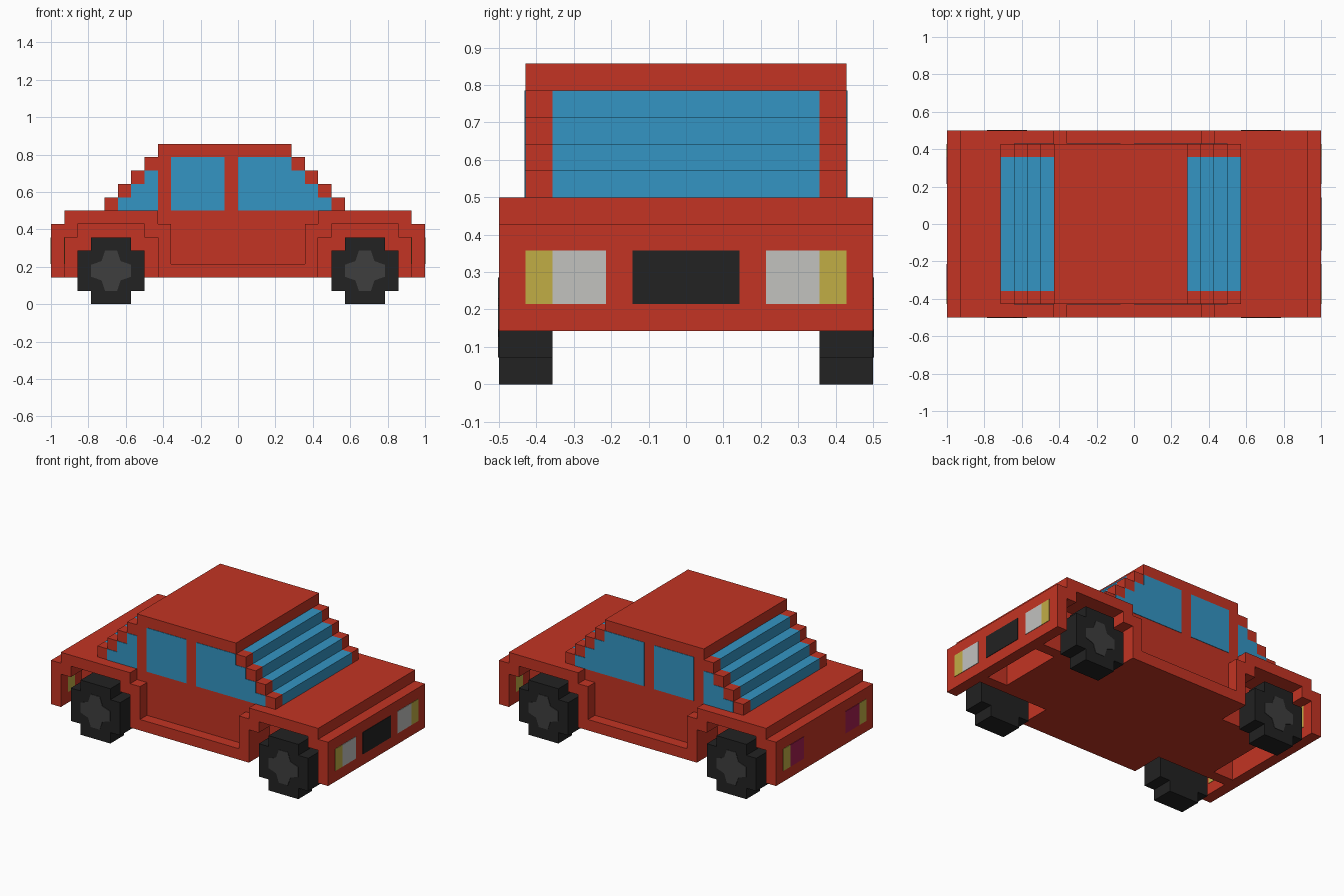
import bpy, bmesh
from mathutils import Matrix

if "Cube" in bpy.data.objects:
    bpy.data.objects.remove(bpy.data.objects["Cube"], do_unlink=True)

U = 1 / 14      # block size
T = 0.04        # thickness of painted plates, in blocks


def material(name, *rgb):
    lin = [((c / 255 + 0.055) / 1.055) ** 2.4 for c in rgb] + [1]
    m = bpy.data.materials.new(name)
    m.use_nodes = True
    m.diffuse_color = lin
    m.node_tree.nodes["Principled BSDF"].inputs["Base Color"].default_value = lin
    return m


red = material("red_paint", 195, 52, 35)
blue = material("blue_glass", 52, 149, 196)
black = material("black_rubber", 34, 34, 34)
grey = material("grey_hub", 62, 62, 62)
white = material("white_lamp", 194, 194, 191)
yellow = material("yellow_lamp", 193, 173, 69)
purple = material("purple_lamp", 165, 30, 80)


def prism(name, outline, y0, y1, mat):
    """Extrude an x-z outline from y0 to y1."""
    bm = bmesh.new()
    face = bm.faces.new([bm.verts.new((x, y0, z)) for x, z in outline])
    ext = bmesh.ops.extrude_face_region(bm, geom=[face])
    verts = [v for v in ext["geom"] if isinstance(v, bmesh.types.BMVert)]
    bmesh.ops.translate(bm, verts=verts, vec=(0, y1 - y0, 0))
    bmesh.ops.recalc_face_normals(bm, faces=bm.faces)
    bmesh.ops.transform(bm, matrix=Matrix.Scale(U, 4), verts=bm.verts)
    mesh = bpy.data.meshes.new(name)
    bm.to_mesh(mesh)
    bm.free()
    mesh.materials.append(mat)
    ob = bpy.data.objects.new(name, mesh)
    bpy.context.collection.objects.link(ob)
    return ob


def box(name, x0, x1, y0, y1, z0, z1, mat):
    return prism(name, [(x0, z0), (x1, z0), (x1, z1), (x0, z1)], y0, y1, mat)


def steps(rows, z):
    """Stepped outline from one (left, right) pair per block row."""
    left, right = [], []
    for i, (a, b) in enumerate(rows):
        left += [(a, z + i), (a, z + i + 1)]
        right += [(b, z + i), (b, z + i + 1)]
    return right + left[::-1]


def flip(points):
    return [(-x, z) for x, z in reversed(points)]


# Lower body: layers with bays below the bonnet and boot, and wheel arches
nose = [(14, 2), (14, 6), (13, 6), (13, 7)]
arch = [(6, 2), (6, 5), (7, 5), (7, 6), (12, 6), (12, 5), (13, 5), (13, 2)]
bay = [(11, 2), (11, 5), (13, 5), (13, 2)]
for name, half, spans in (("body_core", bay + nose, [(-3, 3)]),
                          ("inner_wall", nose, [(-4, -3), (3, 4)]),
                          ("body_side", arch + nose, [(-6, -4), (4, 6)])):
    for y0, y1 in spans:
        prism(name, half + flip(half), y0, y1, red)

# Fenders and door sills stand one block proud of the doors
fender = arch + nose + [(6, 7), (6, 6), (5, 6), (5, 2)]
for s in (-1, 1):
    y0, y1 = sorted((6 * s, 7 * s))
    prism("front_fender", fender, y0, y1, red)
    prism("rear_fender", flip(fender), y0, y1, red)
    box("door_sill", -5, 5, y0, y1, 2, 3, red)

# Cabin: stepped glass between stepped pillars, under a flat roof
cabin = steps([(-10 + i, 8 - i) for i in range(4)], 7)
prism("windscreens", cabin, -5, 5, blue)
box("roof", -6, 4, -6, 6, 11, 12, red)
front_window = steps([(0, 7 - i) for i in range(4)], 7)
rear_window = steps([(-9 + i, -6) for i in range(3)], 7)
for s in (-1, 1):
    prism("cabin_side", cabin, *sorted((5 * s, 6 * s)), red)
    y0, y1 = sorted((6 * s, (6 + T) * s))
    prism("front_side_window", front_window, y0, y1, blue)
    box("middle_side_window", -5, -1, y0, y1, 7, 11, blue)
    prism("rear_side_window", rear_window, y0, y1, blue)

# Wheels: cross-shaped tyres with cross-shaped hubs
tyre = steps([(-1.5, 1.5), (-2.5, 2.5), (-2.5, 2.5), (-2.5, 2.5), (-1.5, 1.5)], 0)
hub = []
x, z = 1, 0
for k in range(4):
    for a, b in ((1.5, -0.45), (1.5, 0.45), (0.72, 0.72)):
        hub.append((a * x - b * z, a * z + b * x + 2.5))
    x, z = -z, x
for end, cx in (("front", 9.5), ("rear", -9.5)):
    for s in (-1, 1):
        at = lambda pts: [(px + cx, pz) for px, pz in pts]
        prism(end + "_wheel", at(tyre), *sorted((5 * s, 7 * s)), black)
        prism(end + "_hub", at(hub), *sorted((7 * s, (7 + T) * s)), grey)

# Lamps and grille on the bumpers; the amber lamps show inside the arches too
for end, e, lamp in (("front", 1, white), ("rear", -1, purple)):
    x0, x1 = sorted((14 * e, (14 + T) * e))
    i0, i1 = sorted((13 * e, (13 - T) * e))
    for s in (-1, 1):
        amber = sorted((5 * s, 6 * s))
        box(end + "_lamp", x0, x1, *sorted((3 * s, 5 * s)), 3, 5, lamp)
        box(end + "_indicator", x0, x1, *amber, 3, 5, yellow)
        box(end + "_indicator_back", i0, i1, *amber, 3, 5, yellow)
box("grille", 14, 14 + T, -2, 2, 3, 5, black)
